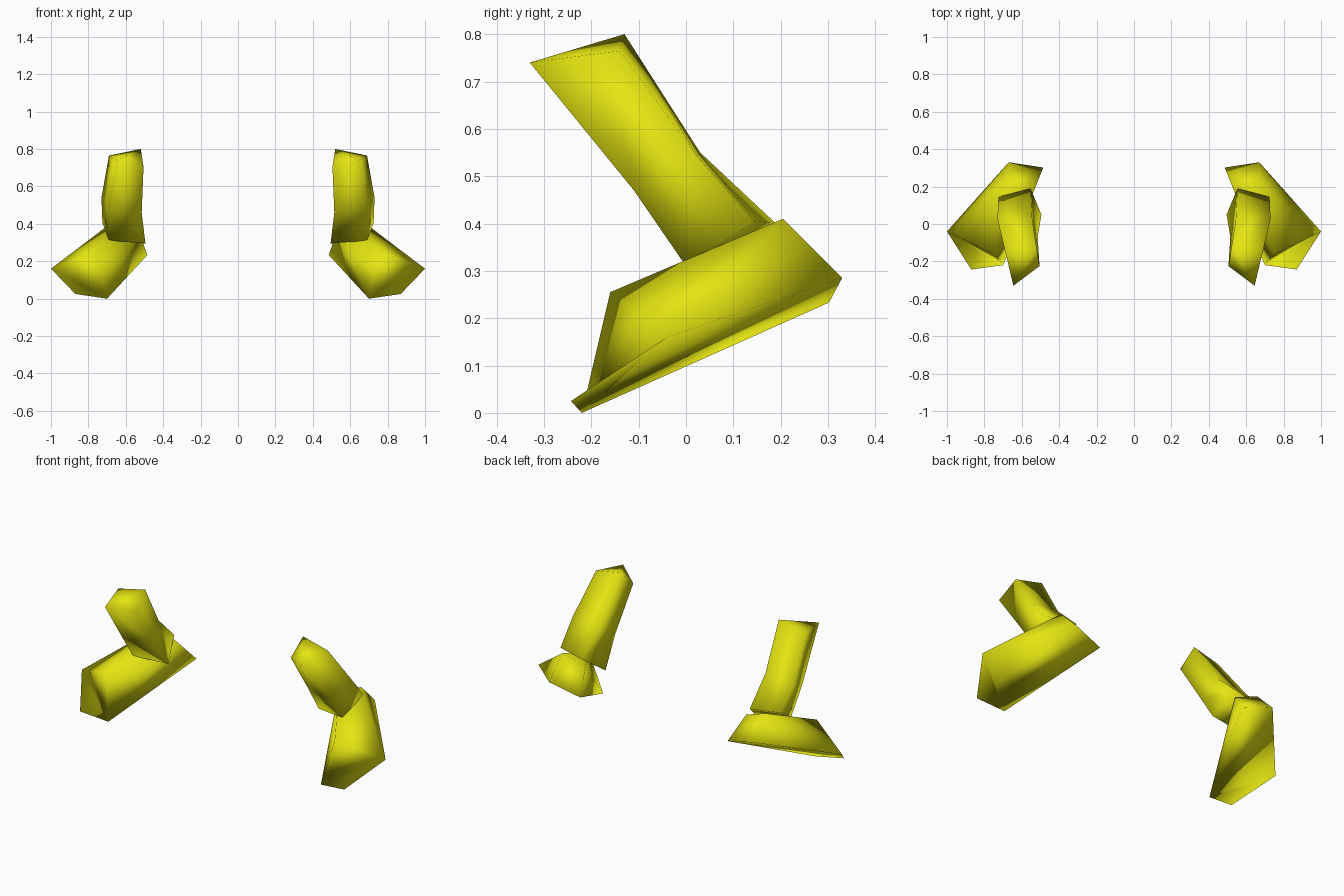
import bpy
import bmesh

if "Cube" in bpy.data.objects:
    bpy.data.objects.remove(bpy.data.objects["Cube"])

yellow = bpy.data.materials.new("yellow")
yellow.diffuse_color = (0.78, 0.78, 0.006, 1)
yellow.use_nodes = True
yellow.node_tree.nodes["Principled BSDF"].inputs["Base Color"].default_value = yellow.diffuse_color


def loft(name, rings, side, split=None):
    """Capped tube through four-cornered rings; side -1 mirrors it across x."""
    bm = bmesh.new()
    loops = [[bm.verts.new((side * x, y, z)) for x, y, z in r] for r in rings]
    for a, b in zip(loops, loops[1:]):
        for i in range(4):
            j = (i + 1) % 4
            if i == split:  # fold along the outer ridge
                bm.faces.new((a[i], a[j], b[j]))
                bm.faces.new((a[i], b[j], b[i]))
            else:
                bm.faces.new((a[i], a[j], b[j], b[i]))
    bm.faces.new(loops[0])
    bm.faces.new(loops[-1])
    bmesh.ops.recalc_face_normals(bm, faces=bm.faces)
    for f in bm.faces:
        f.smooth = True
    mesh = bpy.data.meshes.new(name)
    bm.to_mesh(mesh)
    bm.free()
    mesh.materials.append(yellow)
    bpy.context.collection.objects.link(bpy.data.objects.new(name, mesh))


# Upper limb: top, bend and lower end (front outer, front inner, back inner, back outer)
upper = [
    [(0.645, -0.33, 0.74), (0.505, -0.225, 0.705), (0.52, -0.13, 0.80), (0.69, -0.14, 0.765)],
    [(0.69, -0.11, 0.47), (0.515, -0.07, 0.46), (0.545, 0.03, 0.55), (0.73, 0.025, 0.54)],
    [(0.69, 0.0, 0.31), (0.495, 0.05, 0.295), (0.553, 0.19, 0.40), (0.725, 0.145, 0.405)],
]

# Foot: back end and front end (inner low, outer low, outer top, inner top)
foot = [
    [(0.485, 0.302, 0.233), (0.67, 0.33, 0.285), (0.67, 0.205, 0.41), (0.53, 0.19, 0.36)],
    [(0.70, -0.22, 0.0), (0.87, -0.243, 0.025), (1.0, -0.04, 0.16), (0.75, -0.16, 0.255)],
]

for label, side in (("right", 1), ("left", -1)):
    loft(label + "_upper_limb", upper, side)
    loft(label + "_foot", foot, side, split=1)
